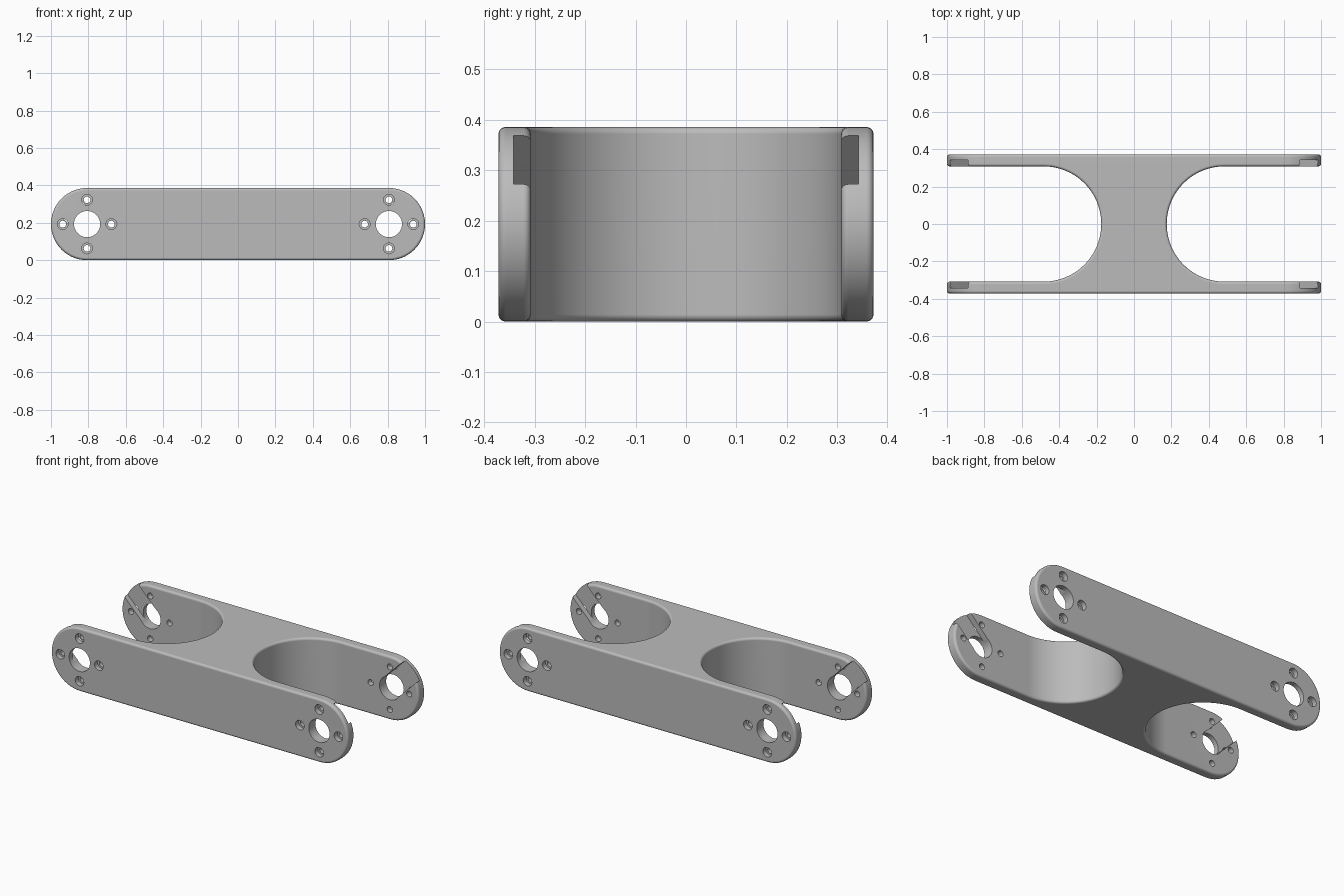
import bpy, bmesh, math
from mathutils import Matrix, Vector

if "Cube" in bpy.data.objects:
    bpy.data.objects.remove(bpy.data.objects["Cube"], do_unlink=True)

END_R = 0.193      # rounded arm end
END_X = 1 - END_R  # pivot position
MID_Z = END_R
OUT_Y, IN_Y = 0.372, 0.308
SCOOP_X = 0.483

grey = bpy.data.materials.new("satin grey")
grey.use_nodes = True
colour = (0.5, 0.5, 0.5, 1)
grey.diffuse_color = colour
grey.node_tree.nodes["Principled BSDF"].inputs["Base Color"].default_value = colour


def make_object(name, bm, helper=True):
    bmesh.ops.recalc_face_normals(bm, faces=bm.faces)
    mesh = bpy.data.meshes.new(name)
    bm.to_mesh(mesh)
    bm.free()
    mesh.materials.append(grey)
    obj = bpy.data.objects.new(name, mesh)
    bpy.context.collection.objects.link(obj)
    obj.hide_render = helper
    return obj


def prism(bm, outline, along):
    face = bm.faces.new([bm.verts.new(p) for p in outline])
    side = bmesh.ops.extrude_face_region(bm, geom=[face])["geom"]
    bmesh.ops.translate(bm, vec=along, verts=[v for v in side if isinstance(v, bmesh.types.BMVert)])


def arc(radius, start, end, steps):
    for i in range(steps + 1):
        a = start + (end - start) * i / steps
        yield radius * math.cos(a), radius * math.sin(a)


def rod(bm, x, z, radius, y0, y1, sides):
    place = Matrix.Translation((x, (y0 + y1) / 2, z)) @ Matrix.Rotation(math.pi / 2, 4, 'X')
    bmesh.ops.create_cone(bm, cap_ends=True, segments=sides, radius1=radius,
                          radius2=radius, depth=abs(y1 - y0), matrix=place)


def cut(obj, cutter):
    mod = obj.modifiers.new("cut", 'BOOLEAN')
    mod.operation, mod.solver, mod.object = 'DIFFERENCE', 'EXACT', cutter
    bpy.ops.object.modifier_apply(modifier=mod.name)
    bpy.data.objects.remove(cutter, do_unlink=True)


# Long block with rounded ends
h = math.pi / 2
bm = bmesh.new()
outline = [(END_X + x, -OUT_Y, MID_Z + z) for x, z in arc(END_R, -h, h, 28)]
outline += [(-END_X + x, -OUT_Y, MID_Z + z) for x, z in arc(END_R, h, 3 * h, 28)]
prism(bm, outline, Vector((0, 2 * OUT_Y, 0)))
bracket = make_object("double_arm_bracket", bm, helper=False)
bpy.context.view_layer.objects.active = bracket
bracket.select_set(True)

# Round-bottomed scoop between the arms at each end
bm = bmesh.new()
for s in (-1, 1):
    scoop = [(s * (SCOOP_X + x), y, -0.2) for x, y in arc(IN_Y, h, 3 * h, 48)]
    scoop += [(s * 1.3, -IN_Y, -0.2), (s * 1.3, IN_Y, -0.2)]
    prism(bm, scoop, Vector((0, 0, 1)))
cut(bracket, make_object("scoop_cutter", bm))

# Soft outer edges
bevel = bracket.modifiers.new("soft edges", 'BEVEL')
bevel.width, bevel.segments = 0.014, 4
bevel.limit_method, bevel.angle_limit = 'ANGLE', math.radians(35)
bevel.use_clamp_overlap = False
bpy.ops.object.modifier_apply(modifier=bevel.name)

# Pivot bores, screw holes, screw head recesses and slanted inner slots
bores, screws, recesses, slots = (bmesh.new() for _ in range(4))
for s in (-1, 1):
    rod(bores, s * END_X, MID_Z, 0.07, -0.5, 0.5, 48)
    for dx, dz in ((1, 0), (-1, 0), (0, 1), (0, -1)):
        x, z = s * END_X + 0.13 * dx, MID_Z + 0.13 * dz
        rod(screws, x, z, 0.018, -0.5, 0.5, 20)
        for t in (-1, 1):
            rod(recesses, x, z, 0.029, t * (OUT_Y - 0.03), t * 0.45, 24)
    for t in (-1, 1):
        place = (Matrix.Translation((s * END_X, t * 0.296, MID_Z))
                 @ Matrix.Rotation(-s * math.pi / 4, 4, 'Y')
                 @ Matrix.Translation((s * 0.2, 0, 0))
                 @ Matrix.Diagonal((0.4, 0.092, 0.136, 1)))
        bmesh.ops.create_cube(slots, size=1, matrix=place)
for name, bm in (("slot", slots), ("bore", bores), ("screw", screws), ("recess", recesses)):
    cut(bracket, make_object(name + "_cutter", bm))

# Smooth curves, flat faces
bpy.ops.object.shade_smooth_by_angle(angle=math.radians(35))
normals = bracket.modifiers.new("even shading", 'WEIGHTED_NORMAL')
normals.keep_sharp = True
